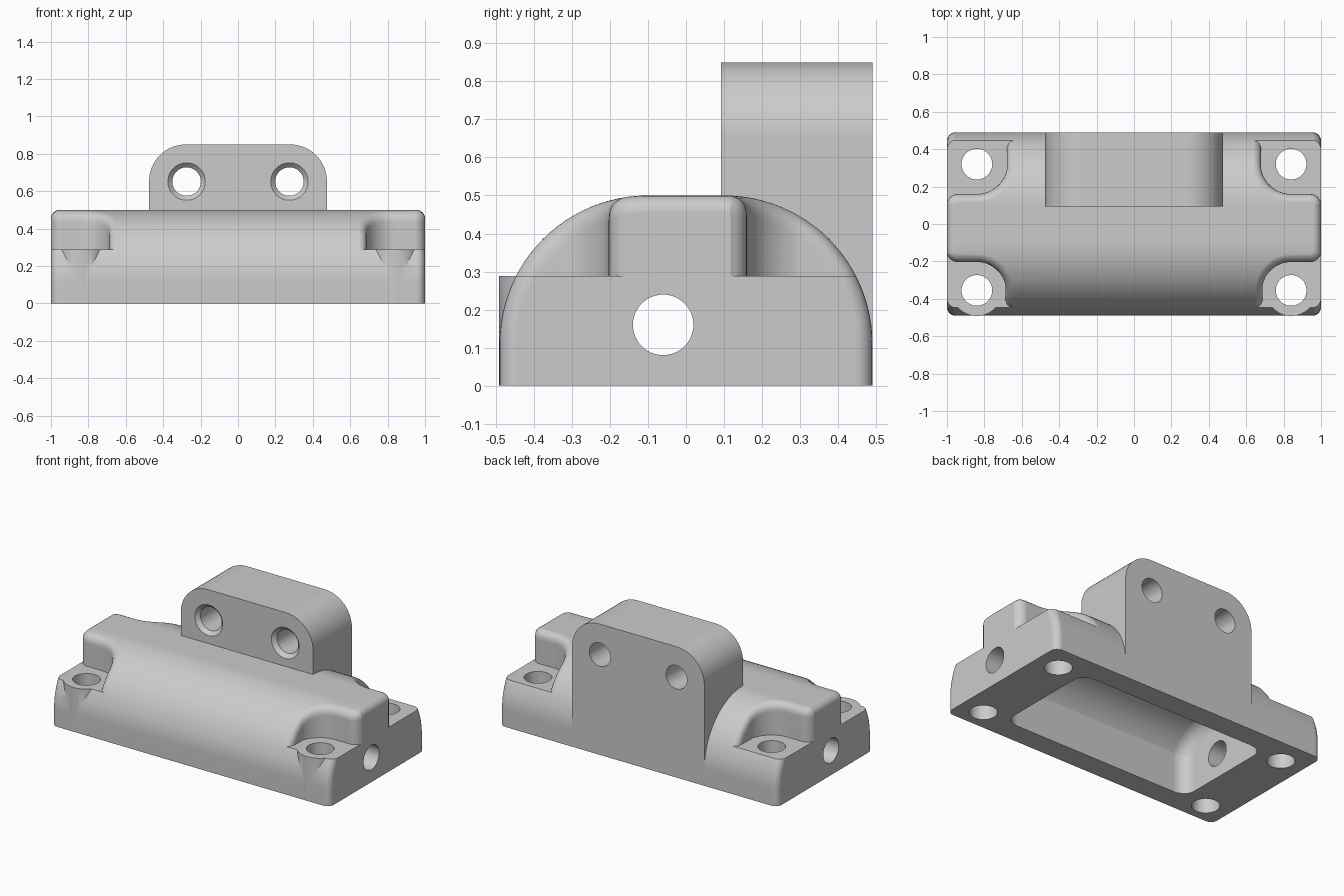
import bpy, bmesh, math
from math import sin, cos, pi, sqrt, radians
from mathutils import Vector, Matrix

if "Cube" in bpy.data.objects:
    bpy.data.objects.remove(bpy.data.objects["Cube"])

grey = bpy.data.materials.new("cast grey")
grey.use_nodes = True
colour = (0.6, 0.6, 0.6, 1)
grey.diffuse_color = colour
grey.node_tree.nodes["Principled BSDF"].inputs["Base Color"].default_value = colour

FLAT, RAD, SPRING = 0.10, 0.39, 0.11   # half flat top, shoulder radius, shoulder centre height
FLOOR = 0.288                          # height of the bolt pads
BOLT_X = 0.84
# side of y, pocket wall, bolt position
CORNERS = [(-1, 0.203, 0.355), (1, 0.16, 0.32)]


def finish(bm, name):
    bmesh.ops.recalc_face_normals(bm, faces=bm.faces)
    mesh = bpy.data.meshes.new(name)
    bm.to_mesh(mesh)
    bm.free()
    mesh.materials.append(grey)
    obj = bpy.data.objects.new(name, mesh)
    bpy.context.collection.objects.link(obj)
    return obj


def loft(rings):
    """Skin a list of closed rings and cap both ends."""
    bm = bmesh.new()
    rows = [[bm.verts.new(p) for p in ring] for ring in rings]
    n = len(rows[0])
    for a, b in zip(rows, rows[1:]):
        for i in range(n):
            bm.faces.new((a[i], a[(i + 1) % n], b[(i + 1) % n], b[i]))
    bm.faces.new(rows[0])
    bm.faces.new(rows[-1])
    return bm


def cylinder(name, r1, r2, depth, loc, rot=(0, 'Z')):
    bm = bmesh.new()
    m = Matrix.Translation(loc) @ Matrix.Rotation(radians(rot[0]), 4, rot[1])
    bmesh.ops.create_cone(bm, cap_ends=True, segments=64, radius1=r1, radius2=r2,
                          depth=depth, matrix=m)
    return finish(bm, name)


def boolean(target, tool, op):
    mod = target.modifiers.new("cut", 'BOOLEAN')
    mod.operation, mod.solver, mod.object = op, 'EXACT', tool
    bpy.context.view_layer.objects.active = target
    bpy.ops.object.modifier_apply(modifier=mod.name)
    bpy.data.objects.remove(tool)


def dome_ring(x, r, base=0.0, low=0.0, steps=24):
    """Cross-section with a flat top and round shoulders that start at angle low."""
    pts = [Vector((x, -FLAT - r * cos(low), base))]
    for side in (-1, 1):
        for i in range(steps + 1):
            t = i / steps if side < 0 else 1 - i / steps
            a = low + (pi / 2 - low) * t
            pts.append(Vector((x, side * (FLAT + r * cos(a)), SPRING + r * sin(a))))
    pts.append(Vector((x, FLAT + r * cos(low), base)))
    return pts


def rounded_ends(length, edge, steps):
    """Stations along x with the inset that rounds off both ends."""
    ends = [(length - edge * (1 - cos(a)), edge * (1 - sin(a)))
            for a in (i * pi / 2 / steps for i in range(steps + 1))]
    return [(-x, d) for x, d in ends] + [(x, d) for x, d in reversed(ends)]


def dome_at(y):
    """Height and normal of the dome at a positive y."""
    d = min(max(y - FLAT, 0), RAD)
    h = sqrt(RAD * RAD - d * d)
    return SPRING + h, Vector((0, d, h)).normalized()


def pocket(sx, sy, wall, cy):
    """Corner pocket cutter: vertical wall that rolls over into the dome."""
    roll, nose, r = 0.05, 0.058, cy - wall
    path = []
    # rounded nose at the end of the block
    a = radians(30)
    nx, ny = 1 - nose, wall - nose
    path.append((nx + nose * cos(a) + 0.15 * sin(a), ny + nose * sin(a) - 0.15 * cos(a),
                 -cos(a), -sin(a)))
    for i in range(7):
        a = radians(30 + i * 10)
        path.append((nx + nose * cos(a), ny + nose * sin(a), -cos(a), -sin(a)))
    # arc concentric with the bolt hole
    for i in range(17):
        a = i * pi / 32
        path.append((BOLT_X - r * sin(a), cy - r * cos(a), -sin(a), -cos(a)))
    # straight wall running down the shoulder
    top, low = math.acos((cy - FLAT) / RAD), radians(2)
    for i in range(1, 17):
        a = top + (low - top) * i / 16
        path.append((BOLT_X - r, FLAT + RAD * cos(a), -1, 0))

    rings = []
    for x, y, u, v in path:
        z, up = dome_at(y)
        n, q = Vector((u, v, 0)), Vector((x, y, z))
        start = q - (up - n * n.dot(up)).normalized() * roll
        end = q + (n - up * n.dot(up)).normalized() * roll
        end.z, end_up = dome_at(end.y)
        end += end_up * 0.001
        ring = [Vector((start.x, start.y, 0.02))]
        for k in range(7):
            t = k / 6
            ring.append(start * (1 - t) ** 2 + q * 2 * t * (1 - t) + end * t * t)
        ring += [end + end_up * 0.1, Vector((1.3, 0.9, 1)), Vector((1.3, 0.9, 0.02))]
        rings.append([Vector((p.x * sx, p.y * sy, p.z)) for p in ring])
    bm = loft(rings)
    bmesh.ops.remove_doubles(bm, verts=bm.verts, dist=1e-6)
    bmesh.ops.triangulate(bm, faces=bm.faces)
    # flat pocket floor
    bmesh.ops.bisect_plane(bm, geom=bm.verts[:] + bm.edges[:] + bm.faces[:],
                           plane_co=(0, 0, FLOOR), plane_no=(0, 0, 1), clear_inner=True)
    bmesh.ops.holes_fill(bm, edges=[e for e in bm.edges if e.is_boundary], sides=0)
    return finish(bm, "pocket_cutter")


# Domed body with rounded ends
body = finish(loft([dome_ring(x, RAD - d) for x, d in rounded_ends(1, 0.045, 6)]), "housing")

# Corner pockets, and round bosses where the front bolts pass the shoulder
for sx in (-1, 1):
    for sy, wall, cy in CORNERS:
        boolean(body, pocket(sx, sy, wall, cy), 'DIFFERENCE')
for sx in (-1, 1):
    boss = cylinder("bolt_boss", 0.137, 0.137, FLOOR - 0.001,
                    (sx * BOLT_X, -CORNERS[0][2], (FLOOR + 0.001) / 2))
    boolean(body, boss, 'UNION')

# Upright lug with rounded top corners
half, height, r = 0.475, 0.85, 0.195
outline = [(-half, 0.0005)]
for side, start in ((-1, pi), (1, pi / 2)):
    for i in range(17):
        a = start - i * pi / 32
        outline.append((side * (half - r) + r * cos(a), height - r + r * sin(a)))
outline.append((half, 0.0005))
lug = finish(loft([[Vector((x, y, z)) for x, z in outline] for y in (0.0925, 0.4905)]), "lug")
boolean(body, lug, 'UNION')

# Hollow underside: straight walls, arched roof and rounded ends
cavity = finish(loft([dome_ring(x, 0.29 - d, -0.1, radians(31))
                      for x, d in rounded_ends(0.68, 0.09, 8)]), "cavity_cutter")
boolean(body, cavity, 'DIFFERENCE')

# Bolt holes, countersunk lug holes and the cross bore
for sx in (-1, 1):
    for sy, wall, cy in CORNERS:
        boolean(body, cylinder("bolt_hole", 0.082, 0.082, 1, (sx * BOLT_X, sy * cy, 0.2)),
                'DIFFERENCE')
    at = Vector((sx * 0.275, 0.3, 0.652))
    boolean(body, cylinder("lug_hole", 0.076, 0.076, 0.8, at, (90, 'X')), 'DIFFERENCE')
    at.y = 0.1
    boolean(body, cylinder("countersink", 0.075, 0.11, 0.035, at, (90, 'X')), 'DIFFERENCE')
boolean(body, cylinder("cross_bore", 0.0795, 0.0795, 3, (0, -0.06, 0.16), (90, 'Y')),
        'DIFFERENCE')

# Smooth curved faces, crisp edges
bpy.ops.object.select_all(action='DESELECT')
body.select_set(True)
bpy.context.view_layer.objects.active = body
bpy.ops.object.shade_smooth_by_angle(angle=radians(25))
weighted = body.modifiers.new("even_shading", 'WEIGHTED_NORMAL')
weighted.keep_sharp = True
